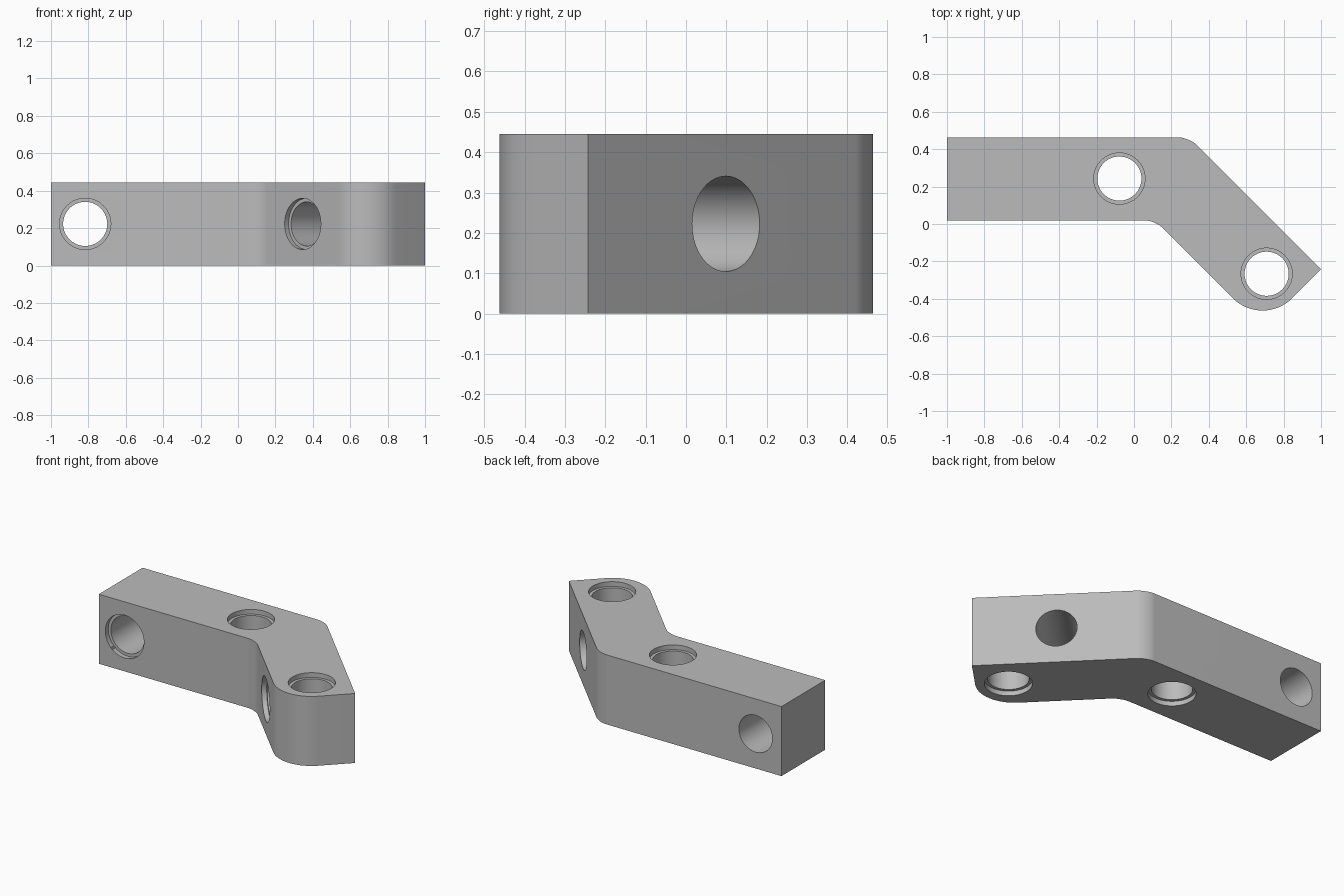
import bpy
import bmesh
import math
from mathutils import Vector

if "Cube" in bpy.data.objects:
    bpy.data.objects.remove(bpy.data.objects["Cube"], do_unlink=True)

HEIGHT = 0.445
MID = HEIGHT / 2
BORE, RECESS, DEPTH = 0.118, 0.137, 0.03

grey = bpy.data.materials.new("plain_grey")
grey.use_nodes = True
grey.diffuse_color = (0.5, 0.5, 0.5, 1)
grey.node_tree.nodes["Principled BSDF"].inputs["Base Color"].default_value = (0.5, 0.5, 0.5, 1)

# Bent bar: plan outline as (x, y, fillet tangent length)
outline = [(-1, 0.02, 0), (0.113, 0.02, 0.06), (0.687, -0.556, 0.225),
           (1, -0.243, 0), (0.296, 0.463, 0.06), (-1, 0.463, 0)]
bm = bmesh.new()
base = bm.faces.new([bm.verts.new((x, y, 0)) for x, y, _ in outline])
top = bmesh.ops.extrude_face_region(bm, geom=[base])
bmesh.ops.translate(bm, verts=[v for v in top["geom"] if isinstance(v, bmesh.types.BMVert)],
                    vec=(0, 0, HEIGHT))
bmesh.ops.recalc_face_normals(bm, faces=bm.faces)

# Round the upright edges that have a fillet
for x, y, size in outline:
    if size:
        edges = [e for e in bm.edges
                 if all((v.co.xy - Vector((x, y))).length < 0.001 for v in e.verts)]
        bmesh.ops.bevel(bm, geom=edges, offset=size, offset_type='OFFSET',
                        segments=16, profile=0.5, affect='EDGES')
mesh = bpy.data.meshes.new("bent_bar")
bm.to_mesh(mesh)
bm.free()
bar = bpy.data.objects.new("bent_bar", mesh)
bpy.context.collection.objects.link(bar)
mesh.materials.append(grey)


def drill(center, axis, radius, length):
    """Cut a round hole centred on a point along an axis."""
    axis = Vector(axis).normalized()
    bpy.ops.mesh.primitive_cylinder_add(
        vertices=64, radius=radius, depth=length, location=center,
        rotation=axis.to_track_quat('Z', 'Y').to_euler())
    cutter = bpy.context.object
    cutter.name = "hole_cutter"
    cutter.hide_render = True
    cutter.data.materials.append(grey)
    bpy.context.view_layer.objects.active = bar
    cut = bar.modifiers.new("hole", 'BOOLEAN')
    cut.operation = 'DIFFERENCE'
    cut.solver = 'EXACT'
    cut.object = cutter
    bpy.ops.object.modifier_apply(modifier=cut.name)
    bpy.data.objects.remove(cutter, do_unlink=True)


# Upright holes, recessed at both ends
for x, y in [(-0.078, 0.243), (0.709, -0.266)]:
    drill((x, y, MID), (0, 0, 1), BORE, 1)
    for z in (0, HEIGHT):
        drill((x, y, z), (0, 0, 1), RECESS, 2 * DEPTH)

# Sideways holes, recessed on the front only
for x, y, axis in [(-0.817, 0.02, (0, 1, 0)), (0.346, -0.214, (1, 1, 0))]:
    drill((x, y, MID), axis, BORE, 1.2)
    drill((x, y, MID), axis, RECESS, 2 * DEPTH)

bpy.ops.object.select_all(action='DESELECT')
bar.select_set(True)
bpy.context.view_layer.objects.active = bar
bpy.ops.object.shade_smooth_by_angle(angle=math.radians(30))
